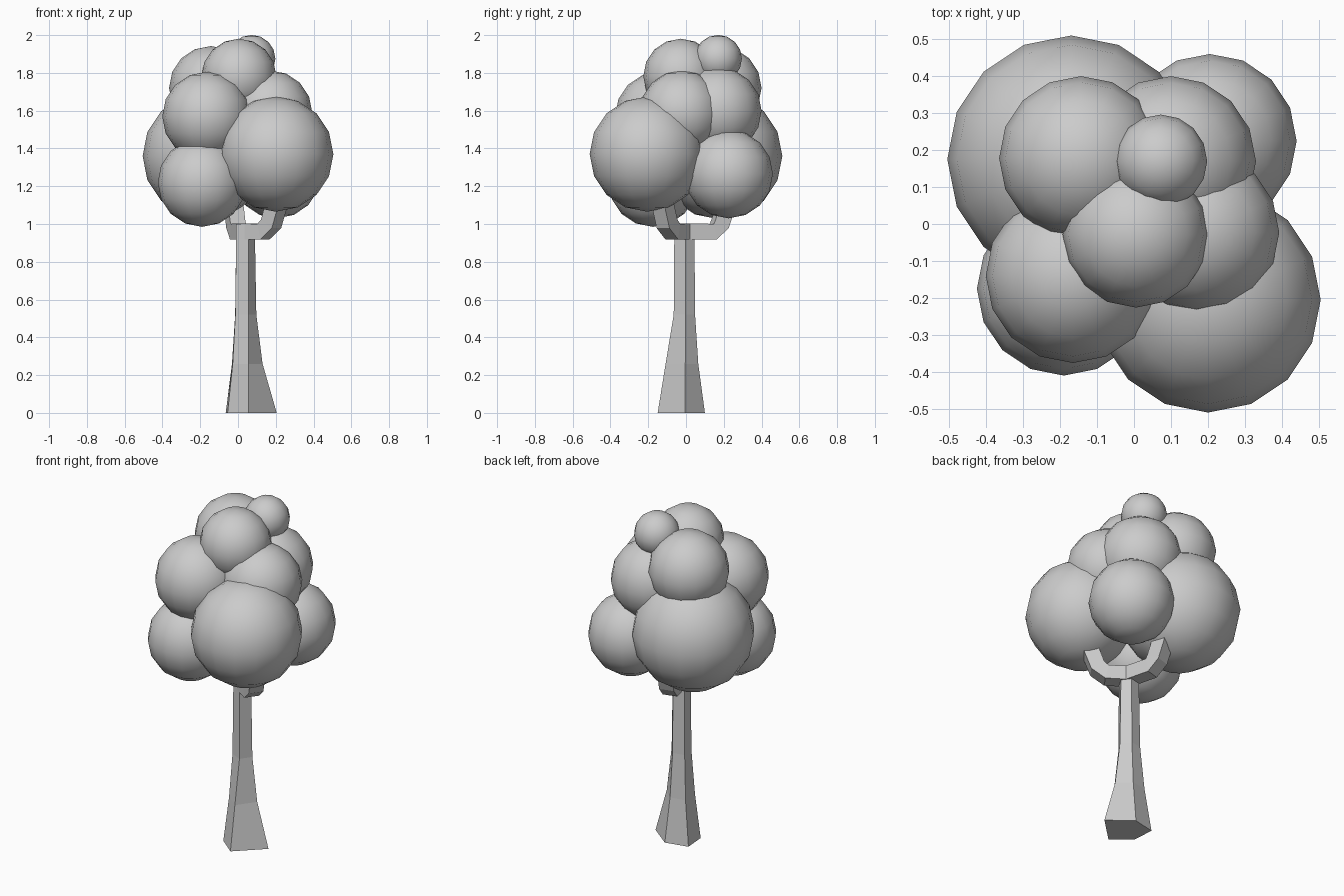
import bpy
import bmesh
from mathutils import Vector

if "Cube" in bpy.data.objects:
    bpy.data.objects.remove(bpy.data.objects["Cube"])


def loft(name, rings):
    """Flat-shaded solid skinned through rings of equal point count."""
    bm = bmesh.new()
    loops = [[bm.verts.new(p) for p in ring] for ring in rings]
    n = len(loops[0])
    for a, b in zip(loops, loops[1:]):
        for i in range(n):
            j = (i + 1) % n
            bm.faces.new((a[i], a[j], b[j], b[i]))
    bm.faces.new(loops[0])
    bm.faces.new(loops[-1])
    bmesh.ops.recalc_face_normals(bm, faces=bm.faces)
    mesh = bpy.data.meshes.new(name)
    bm.to_mesh(mesh)
    bm.free()
    obj = bpy.data.objects.new(name, mesh)
    bpy.context.collection.objects.link(obj)
    return obj


def branch(name, path, half=0.042):
    """Square limb swept along a path that bends upward in one plane."""
    pts = [Vector(p) for p in path]
    heading = (pts[-1] - pts[0])
    heading.z = 0
    side = heading.normalized().cross(Vector((0, 0, 1)))
    rings = []
    for i, p in enumerate(pts):
        tangent = pts[min(i + 1, len(pts) - 1)] - pts[max(i - 1, 0)]
        up = side.cross(tangent).normalized()
        rings.append([p + half * (side * s + up * u)
                      for s, u in ((-1, -1), (1, -1), (1, 1), (-1, 1))])
    return loft(name, rings)


# Five-sided trunk, flared at the root
top = [(0.09, -0.003), (0.055, 0.045), (-0.01, 0.03), (-0.01, -0.03), (0.055, -0.062)]
mid = [(0.097, -0.003), (0.055, 0.048), (-0.015, 0.034), (-0.014, -0.032), (0.055, -0.065)]
low = [(0.13, -0.004), (0.06, 0.065), (-0.032, 0.05), (-0.028, -0.045), (0.055, -0.108)]
base = [(0.205, -0.005), (0.07, 0.10), (-0.065, 0.07), (-0.055, -0.06), (0.055, -0.15)]
loft("trunk", [[(x, y, z) for x, y in ring]
               for ring, z in ((base, 0), (low, 0.26), (mid, 0.52), (top, 0.92), (top, 1.0))])

# Two limbs forking into the crown
branch("right_branch", [(0.04, -0.005, 0.96), (0.135, -0.07, 0.96),
                        (0.175, -0.1, 1.0), (0.2, -0.12, 1.09), (0.21, -0.13, 1.2)])
branch("back_branch", [(0.04, -0.01, 0.96), (0.0, 0.145, 0.96),
                       (-0.012, 0.18, 1.0), (-0.022, 0.21, 1.09), (-0.025, 0.22, 1.2)])

# Crown of overlapping leaf clumps: x, y, z, radius
clumps = [
    (-0.17, 0.175, 1.36, 0.335),
    (0.20, -0.205, 1.37, 0.305),
    (-0.19, -0.175, 1.22, 0.235),
    (0.205, 0.225, 1.265, 0.235),
    (-0.165, -0.14, 1.57, 0.236),
    (0.17, -0.023, 1.59, 0.223),
    (0.10, 0.17, 1.60, 0.23),
    (-0.143, 0.178, 1.72, 0.222),
    (0.005, -0.028, 1.783, 0.198),
    (0.072, 0.17, 1.875, 0.126),
]
for i, (x, y, z, r) in enumerate(clumps, 1):
    bpy.ops.mesh.primitive_uv_sphere_add(segments=16, ring_count=8, radius=r, location=(x, y, z))
    bpy.context.object.name = f"leaf_clump_{i}"
    bpy.ops.object.shade_smooth()
